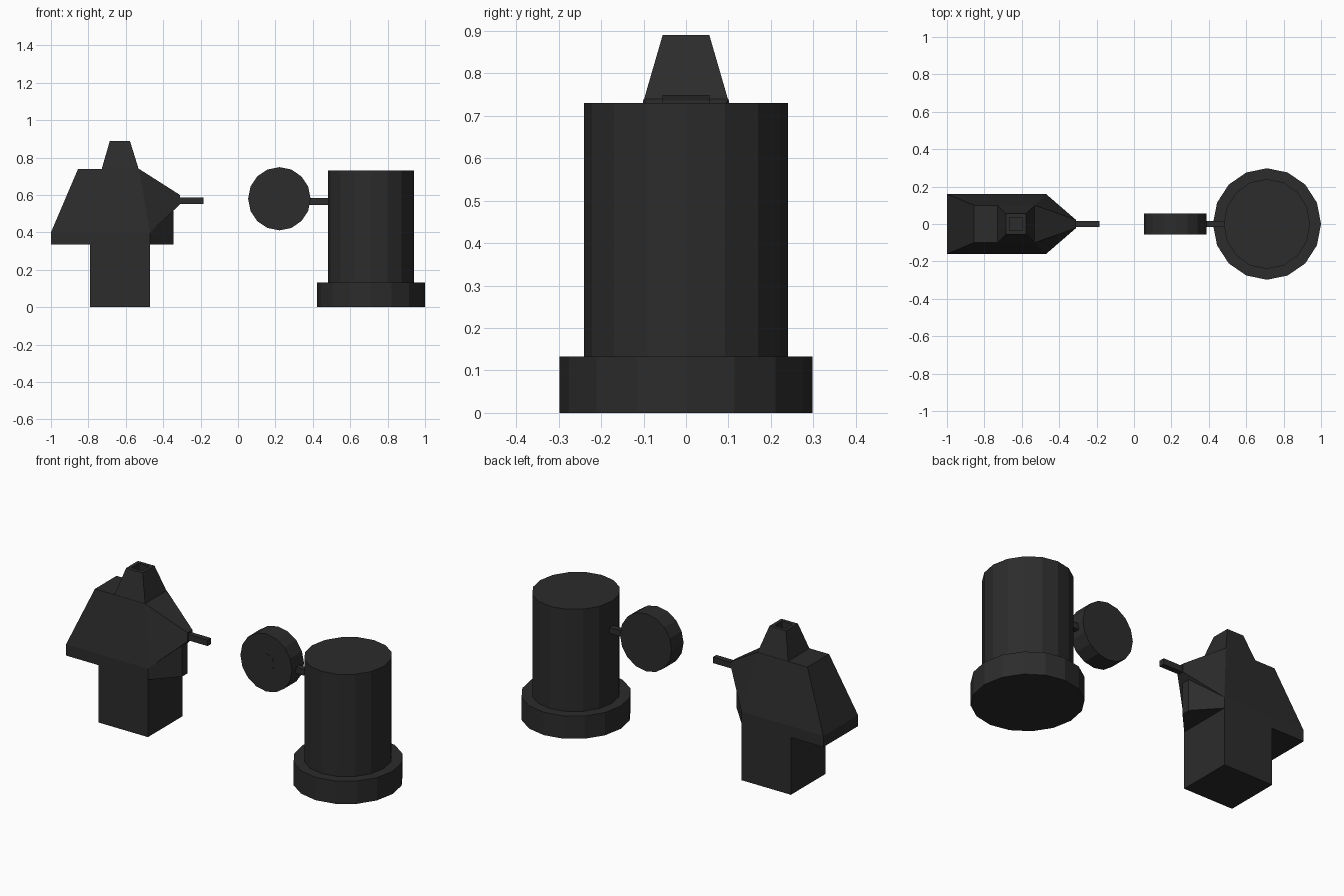
import bpy, bmesh
from math import pi
from mathutils import Matrix

if "Cube" in bpy.data.objects:
    bpy.data.objects.remove(bpy.data.objects["Cube"])

mat = bpy.data.materials.new("dark_grey")
mat.diffuse_color = (0.025, 0.025, 0.025, 1)
mat.use_nodes = True
mat.node_tree.nodes["Principled BSDF"].inputs["Base Color"].default_value = mat.diffuse_color


def finish(name, bm):
    bmesh.ops.recalc_face_normals(bm, faces=bm.faces)
    me = bpy.data.meshes.new(name)
    bm.to_mesh(me)
    bm.free()
    me.materials.append(mat)
    ob = bpy.data.objects.new(name, me)
    bpy.context.collection.objects.link(ob)
    return ob


def loft(name, rings):
    """Join four-cornered rings in order and cap both ends."""
    bm = bmesh.new()
    vs = [[bm.verts.new(p) for p in r] for r in rings]
    for a, b in zip(vs, vs[1:]):
        for i in range(4):
            j = (i + 1) % 4
            bm.faces.new((a[i], a[j], b[j], b[i]))
    bm.faces.new(vs[0][::-1])
    bm.faces.new(vs[-1])
    return finish(name, bm)


def level(x0, x1, h, z):
    return [(x0, -h, z), (x1, -h, z), (x1, h, z), (x0, h, z)]


def slice_(xt, ht, zt, xb, hb, zb):
    return [(xb, -hb, zb), (xb, hb, zb), (xt, ht, zt), (xt, -ht, zt)]


def drum(name, rx, ry, depth, center, facing_front=False, sides=16):
    bm = bmesh.new()
    bmesh.ops.create_cone(bm, cap_ends=True, segments=sides, radius1=1, radius2=1, depth=depth)
    m = Matrix.Diagonal((rx, ry, 1, 1))
    if facing_front:
        m = Matrix.Rotation(pi / 2, 4, 'X') @ m
    bm.transform(Matrix.Translation(center) @ m)
    return finish(name, bm)


# Left unit: stem, tapered housing and hollow neck
loft("stem", [level(-.79, -.47, .16, 0), level(-.79, -.47, .16, .345)])
loft("housing", [level(-1, -.47, .16, .335), level(-1, -.47, .16, .40),
                 level(-.855, -.53, .10, .74)])
loft("neck", [level(-.73, -.53, .10, .735), level(-.685, -.578, .055, .89),
              level(-.665, -.598, .034, .89), level(-.665, -.598, .034, .84)])

# Tapered nose, wedge beneath it, and spout
loft("nose", [slice_(-.53, .10, .74, -.47, .16, .40),
              slice_(-.31, .022, .60, -.31, .022, .55)])
loft("nose_wedge", [slice_(-.47, .16, .40, -.47, .16, .335),
                    slice_(-.345, .025, .535, -.345, .025, .335)])
loft("spout", [slice_(-.33, .016, .588, -.33, .016, .553),
               slice_(-.185, .016, .588, -.185, .016, .553)])

# Right unit: canister on a wider base
drum("base", .289, .298, .133, (.711, 0, .0665))
drum("canister", .231, .24, .60, (.711, 0, .43))

# Dial with hub, joined by a rod
drum("dial", .167, .169, .11, (.221, 0, .58), True)
drum("dial_hub", .052, .052, .02, (.221, -.046, .58), True)
loft("rod", [slice_(.36, .016, .583, .36, .016, .547),
             slice_(.50, .016, .583, .50, .016, .547)])
